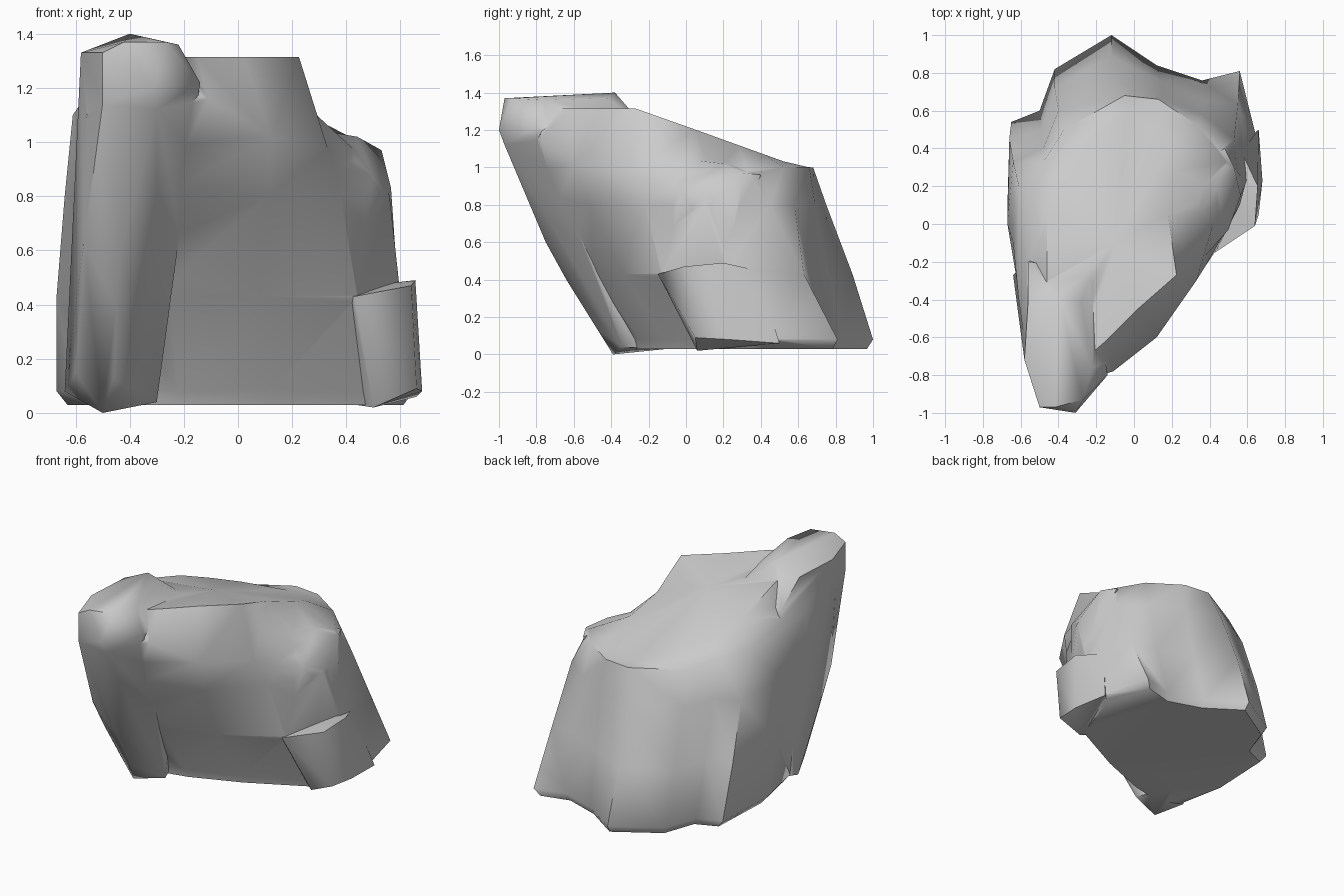
import bpy, bmesh


def finish(name, bm):
    bmesh.ops.triangulate(bm, faces=bm.faces[:])
    bmesh.ops.recalc_face_normals(bm, faces=bm.faces[:])
    me = bpy.data.meshes.new(name)
    bm.to_mesh(me)
    bm.free()
    ob = bpy.data.objects.new(name, me)
    bpy.context.collection.objects.link(ob)
    return ob


def loft(name, rings, centre):
    bm = bmesh.new()
    vs = [[bm.verts.new(p) for p in r] for r in rings]
    n = len(vs[0])
    for a, b in zip(vs, vs[1:]):
        for i in range(n):
            j = (i + 1) % n
            bm.faces.new((a[i], a[j], b[j], b[i]))
    bm.faces.new(vs[0][::-1])
    top = bm.verts.new(centre)
    for i in range(n):
        bm.faces.new((vs[-1][i], vs[-1][(i + 1) % n], top))
    return finish(name, bm)


def chunk(name, pts):
    bm = bmesh.new()
    for p in pts:
        bm.verts.new(p)
    r = bmesh.ops.convex_hull(bm, input=bm.verts[:])
    junk = list({v for v in r["geom_interior"] + r["geom_unused"]
                 if isinstance(v, bmesh.types.BMVert)})
    bmesh.ops.delete(bm, geom=junk, context='VERTS')
    return finish(name, bm)


# Leaning cross-sections, running from the front-left column round by the right
base = [(-.60, -.24), (-.45, -.30), (-.22, -.25), (.12, -.12), (.52, .08), (.65, .45),
        (.56, .81), (.36, .76), (.12, .84), (-.12, 1.0), (-.42, .82), (-.5, .6),
        (-.65, .54), (-.67, .1)]
low = [(-.60, -.42), (-.44, -.56), (-.32, -.5), (.08, -.34), (.44, -.13), (.6, .25),
       (.55, .63), (.36, .66), (.14, .76), (-.12, .89), (-.42, .72), (-.49, .5),
       (-.66, .45), (-.67, 0)]
mid = [(-.58, -.6), (-.44, -.73), (-.28, -.69), (.11, -.51), (.38, -.22), (.56, .1),
       (.53, .45), (.36, .58), (.15, .69), (-.1, .75), (-.4, .6), (-.48, .4),
       (-.64, .33), (-.64, -.1)]
rim = [(-.56, -.78, 1.1), (-.35, -.85, 1.1), (-.11, -.78, 1.16), (.12, -.6, 1.02),
       (.33, -.3, .98), (.42, 0, .98), (.49, .33, .98), (.34, .52, 1.0), (.13, .66, 1.0),
       (-.05, .68, 1.0), (-.37, .5, 1.0), (-.48, .33, 1.05), (-.61, .2, 1.07),
       (-.61, -.4, 1.1)]
plate = [(-.45, -.72), (-.3, -.75), (-.15, -.62), (.02, -.45), (.225, -.27), (.18, .05),
         (.22, .28), (.2, .42), (.1, .52), (-.03, .6), (-.27, .42), (-.38, .25),
         (-.46, .05), (-.46, -.3)]
rock = loft("rock", [
    [(x * .94, .2 + (y - .2) * .96, .03) for x, y in base],
    [(x, y, .08) for x, y in base],
    [(x, y, .43) for x, y in low],
    [(x, y, .8) for x, y in mid],
    rim,
    [(x, y, min(1.315, 1.22 - .36 * y)) for x, y in plate]], (-.1, -.1, 1.255))

# Front-left column, lower right block, right shoulder
parts = [
    chunk("column", [(-.58, -.72, 1.33), (-.5, -.97, 1.33), (-.42, -.97, 1.37),
                     (-.27, -.93, 1.37), (-.22, -.76, 1.36), (-.4, -.38, 1.4),
                     (-.28, -.42, 1.37), (-.56, -.4, 1.33), (-.31, -1, 1.2),
                     (-.5, -.97, 1.14), (-.14, -.8, 1.22), (-.3, -.97, 1.12),
                     (-.22, -.25, 1.25), (-.56, -.2, 1.18),
                     (-.57, -.72, .62), (-.43, -.75, .6), (-.58, -.58, .4),
                     (-.45, -.64, .4), (-.6, -.4, .15), (-.46, -.47, .13),
                     (-.5, -.39, 0), (-.64, -.27, .08), (-.3, -.34, .04),
                     (-.4, -.1, .03)]),
    chunk("right_block", [(.43, -.15, .43), (.64, -.01, .47), (.655, .2, .49),
                          (.68, .23, .08), (.66, .05, .09), (.5, .06, .02),
                          (.66, .5, .06), (.57, .38, .45), (.3, .2, .05), (.3, .2, .45)]),
    chunk("right_shoulder", [(.35, -.2, .91), (.32, .03, 1.04), (.44, .2, 1.02),
                             (.53, .3, .97), (.565, .15, .83), (.5, -.03, .87),
                             (.44, -.1, .5), (.59, .22, .47), (.2, .2, .6),
                             (.2, .25, 1.05), (.48, .4, .96)]),
]
bpy.context.view_layer.objects.active = rock
for p in parts:
    m = rock.modifiers.new("join", 'BOOLEAN')
    m.operation, m.solver, m.object = 'UNION', 'EXACT', p
    bpy.ops.object.modifier_apply(modifier=m.name)
    bpy.data.objects.remove(p, do_unlink=True)

# Smooth faces with creases
bpy.ops.object.select_all(action='DESELECT')
rock.select_set(True)
bpy.ops.object.shade_smooth_by_angle(angle=0.95)
